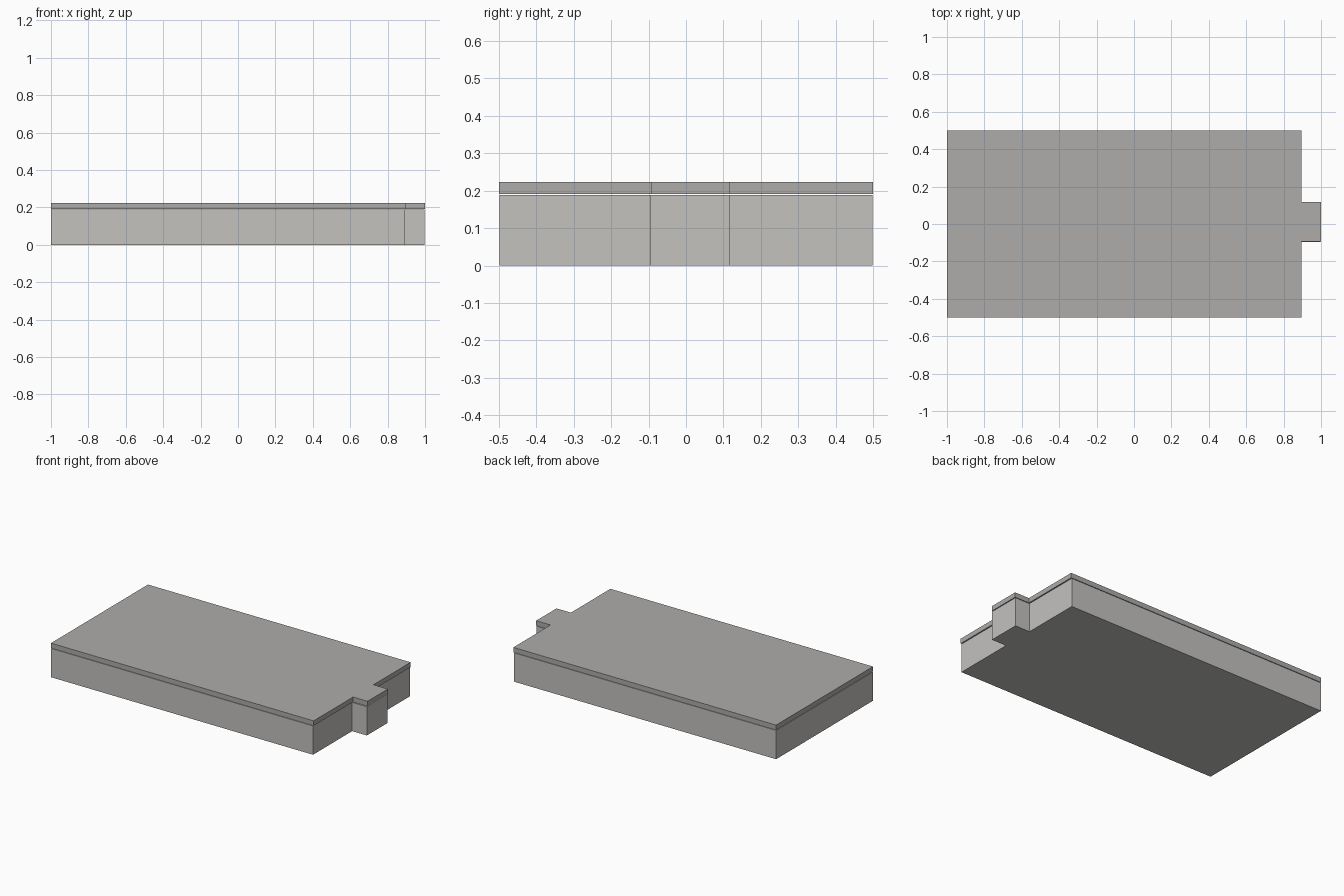
import bpy, bmesh

if "Cube" in bpy.data.objects:
    bpy.data.objects.remove(bpy.data.objects["Cube"])


def material(name, rgb):
    mat = bpy.data.materials.new(name)
    mat.diffuse_color = (*rgb, 1.0)
    mat.use_nodes = True
    mat.node_tree.nodes["Principled BSDF"].inputs["Base Color"].default_value = mat.diffuse_color
    return mat


def tabbed_slab(name, mat, x0, x_edge, x_tab, half_w, tab_y0, tab_y1, z0, z1):
    """Extrude a rectangular outline with a small tab on its +x end."""
    outline = [(x0, -half_w), (x_edge, -half_w), (x_edge, tab_y0), (x_tab, tab_y0),
               (x_tab, tab_y1), (x_edge, tab_y1), (x_edge, half_w), (x0, half_w)]
    bm = bmesh.new()
    base = bm.faces.new([bm.verts.new((x, y, z0)) for x, y in outline])
    ext = bmesh.ops.extrude_face_region(bm, geom=[base], use_keep_orig=True)
    top = [g for g in ext["geom"] if isinstance(g, bmesh.types.BMVert)]
    bmesh.ops.translate(bm, verts=top, vec=(0, 0, z1 - z0))
    bmesh.ops.recalc_face_normals(bm, faces=bm.faces)
    mesh = bpy.data.meshes.new(name)
    bm.to_mesh(mesh)
    bm.free()
    mesh.materials.append(mat)
    obj = bpy.data.objects.new(name, mesh)
    bpy.context.collection.objects.link(obj)
    return obj


# Thick lower block in warm grey, set back slightly at the tab end
tabbed_slab("base_block", material("warm_grey", (0.55, 0.54, 0.52)),
            -1.0, 0.891, 0.997, 0.499, -0.096, 0.116, 0.0, 0.188)

# Thin darker top slab, separated by a hairline joint
tabbed_slab("top_slab", material("dark_grey", (0.42, 0.415, 0.41)),
            -1.0, 0.896, 1.0, 0.5, -0.093, 0.117, 0.191, 0.223)
